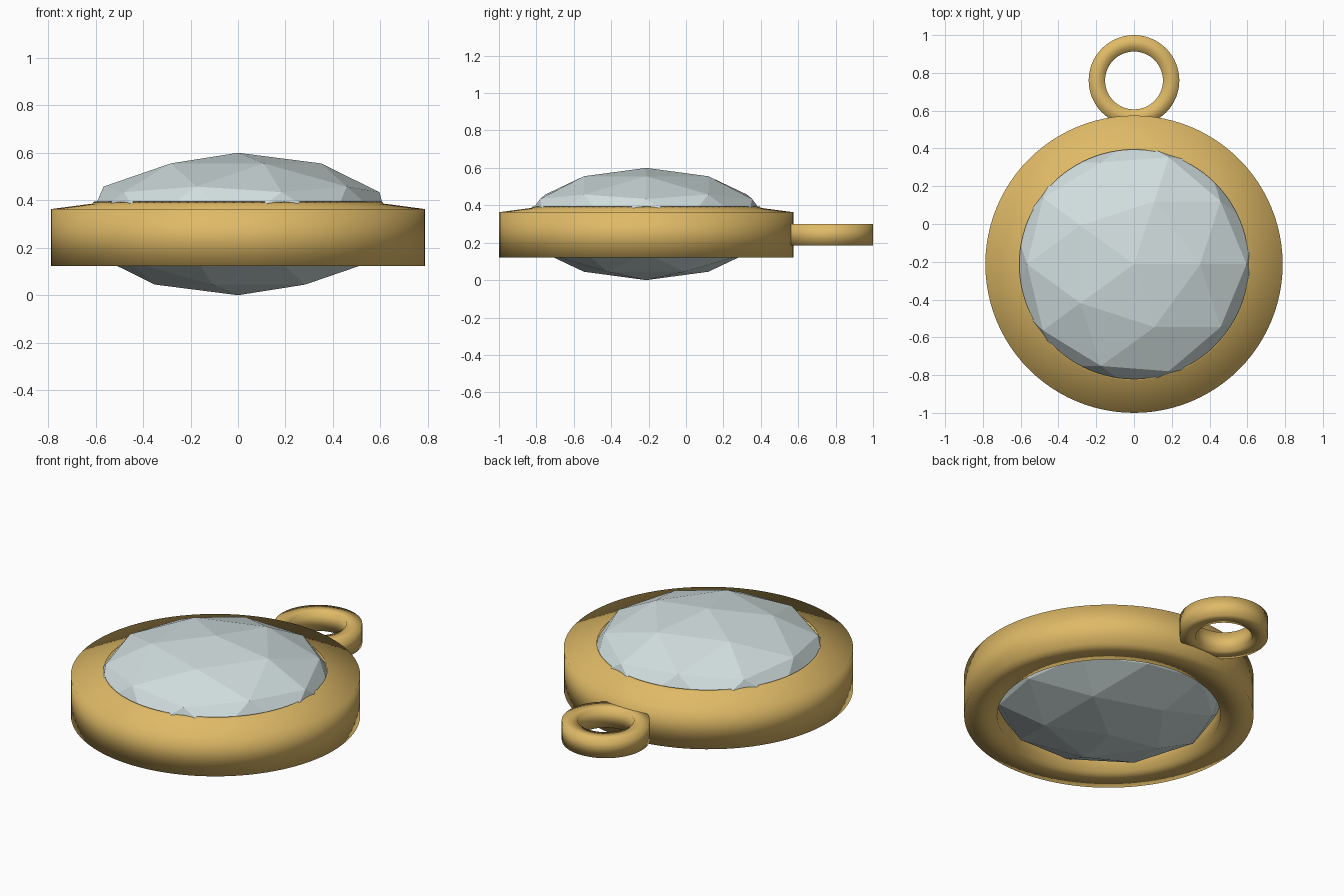
import bpy, bmesh, math

if "Cube" in bpy.data.objects:
    bpy.data.objects.remove(bpy.data.objects["Cube"])


def material(name, rgb):
    m = bpy.data.materials.new(name)
    m.diffuse_color = (*rgb, 1)
    m.use_nodes = True
    m.node_tree.nodes["Principled BSDF"].inputs["Base Color"].default_value = m.diffuse_color
    return m


gold = material("gold", (0.74, 0.49, 0.135))
glass = material("pale_grey_blue", (0.64, 0.73, 0.73))


def finish(name, bm, mat, location, smooth):
    bmesh.ops.recalc_face_normals(bm, faces=bm.faces)
    for f in bm.faces:
        f.smooth = smooth
    mesh = bpy.data.meshes.new(name)
    bm.to_mesh(mesh)
    bm.free()
    mesh.materials.append(mat)
    ob = bpy.data.objects.new(name, mesh)
    ob.location = location
    bpy.context.collection.objects.link(ob)
    return ob


def lathe_ring(name, profile, location, steps=96):
    """Closed (radius, z) profile turned around z, softly shaded."""
    bm = bmesh.new()
    rings = []
    for i in range(steps):
        a = 2 * math.pi * i / steps
        rings.append([bm.verts.new((r * math.cos(a), r * math.sin(a), z))
                      for r, z in profile])
    n = len(profile)
    for i in range(steps):
        a, b = rings[i], rings[(i + 1) % steps]
        for j in range(n):
            k = (j + 1) % n
            bm.faces.new((a[j], b[j], b[k], a[k]))
    return finish(name, bm, gold, location, True)


CY = -0.213  # centre of the stone and its setting

# Faceted stone
bm = bmesh.new()
bmesh.ops.create_icosphere(bm, subdivisions=2, radius=1)
bmesh.ops.scale(bm, vec=(0.666, 0.666, 0.3), verts=bm.verts)
finish("gemstone", bm, glass, (0, CY, 0.3), False)

# Setting: flat bottom, upright wall, gently sloped top with a thin lip
lathe_ring("setting", [(0.607, 0.122), (0.787, 0.122), (0.787, 0.363),
                       (0.613, 0.386), (0.607, 0.394)], (0, CY, 0))

# Hanging loop
lathe_ring("hanging_loop", [(0.153, 0.185), (0.24, 0.185),
                            (0.24, 0.301), (0.153, 0.301)], (0, 0.76, 0), 64)
